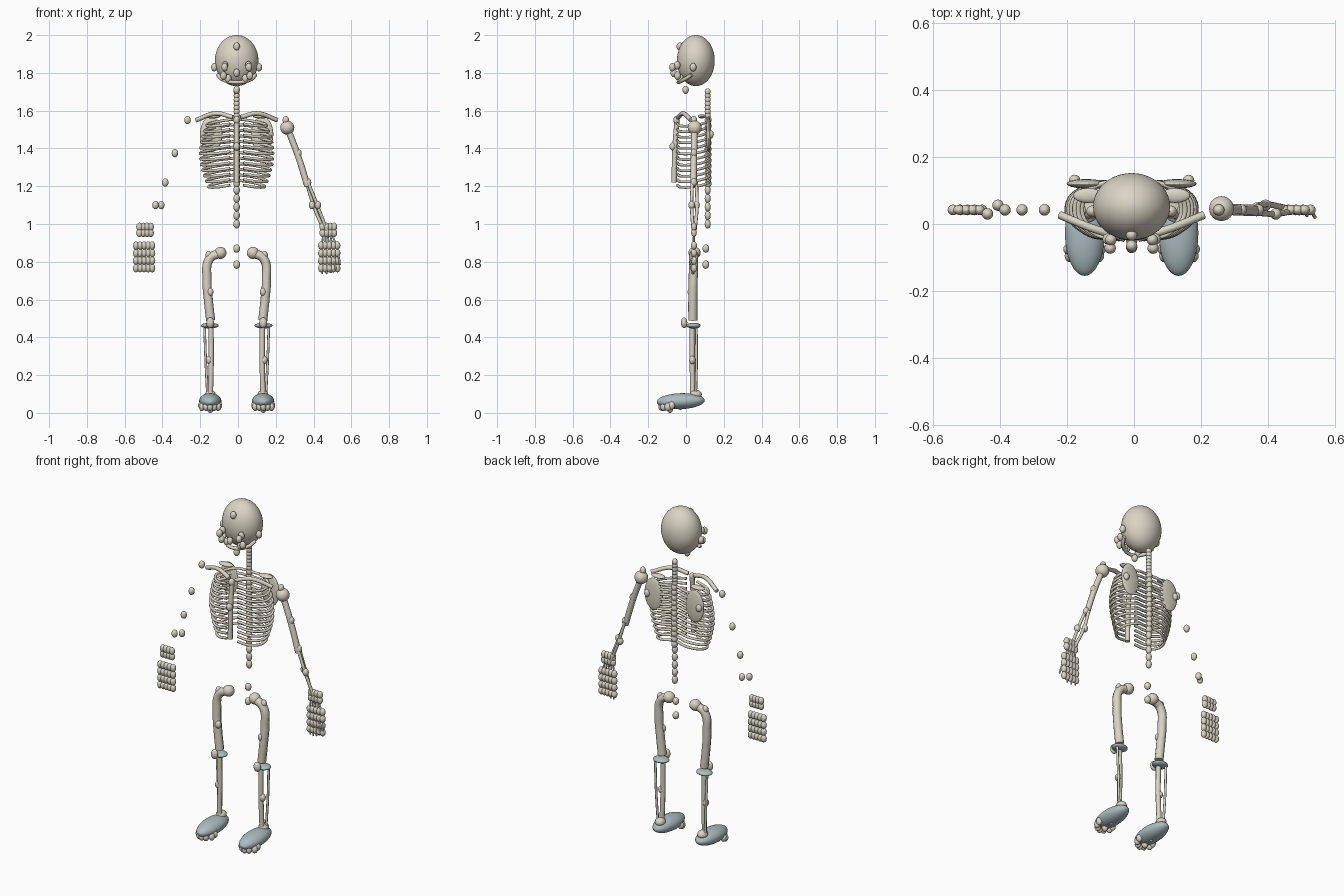
import bpy, bmesh, math
from mathutils import Matrix, Vector

old = bpy.data.objects.get("Cube")
if old:
    bpy.data.objects.remove(old, do_unlink=True)

CX = -0.007                      # body midline
DOT = (0.017, 0.017, 0.022)      # standard small bone bead


def material(name, rgb):
    m = bpy.data.materials.new(name)
    m.use_nodes = True
    m.diffuse_color = (*rgb, 1)
    m.node_tree.nodes["Principled BSDF"].inputs["Base Color"].default_value = (*rgb, 1)
    return m


BONE = material("bone ivory", (0.70, 0.66, 0.55))
CARTILAGE = material("cartilage blue grey", (0.42, 0.51, 0.53))


def add_object(name, data, mat):
    ob = bpy.data.objects.new(name, data)
    bpy.context.collection.objects.link(ob)
    data.materials.clear()
    data.materials.append(mat)
    return ob


def ellipsoids(name, centres, radii=DOT, mat=BONE, seg=16, tilt=0):
    """One object holding an ellipsoid at every centre."""
    bm = bmesh.new()
    for c in centres:
        mtx = (Matrix.Translation((CX + c[0], c[1], c[2])) @ Matrix.Rotation(tilt, 4, 'X')
               @ Matrix.Diagonal((*radii, 1)))
        bmesh.ops.create_uvsphere(bm, u_segments=seg, v_segments=seg * 3 // 4, radius=1, matrix=mtx)
    for f in bm.faces:
        f.smooth = True
    me = bpy.data.meshes.new(name)
    bm.to_mesh(me)
    bm.free()
    return add_object(name, me, mat)


def tubes(name, paths, r, mat=BONE):
    """One object of smooth round bones, one per path."""
    cu = bpy.data.curves.new(name, 'CURVE')
    cu.dimensions = '3D'
    cu.bevel_depth = r
    cu.bevel_resolution = 2
    cu.resolution_u = 8
    cu.use_fill_caps = True
    for path in paths:
        sp = cu.splines.new('BEZIER')
        sp.bezier_points.add(len(path) - 1)
        for bp, p in zip(sp.bezier_points, path):
            bp.co = (CX + p[0], p[1], p[2])
            bp.handle_left_type = bp.handle_right_type = 'AUTO'
    tmp = bpy.data.objects.new(name + " path", cu)
    bpy.context.collection.objects.link(tmp)
    bpy.context.view_layer.update()
    me = bpy.data.meshes.new_from_object(tmp.evaluated_get(bpy.context.evaluated_depsgraph_get()))
    bpy.data.objects.remove(tmp, do_unlink=True)
    me.name = name
    return add_object(name, me, mat)


def both(points):
    return [(s * x, y, z) for s in (-1, 1) for x, y, z in points]


def both_paths(path):
    return [[(s * x, y, z) for x, y, z in path] for s in (-1, 1)]


# Skull and face
ellipsoids("skull", [(0, 0.052, 1.865)], (0.115, 0.1, 0.135), seg=40)
ellipsoids("face_bones", [(0, -0.033, 1.94), (0, -0.065, 1.80), (0, -0.002, 1.71)])
ellipsoids("cheek_bones", both([(0.064, -0.072, 1.83), (0.062, -0.047, 1.84),
                                (0.07, -0.045, 1.785), (0.045, -0.03, 1.77)]))
ellipsoids("ear_bones", both([(0.118, 0.038, 1.83)]))
jaw = [(0.1, 0.03, 1.79), (0.075, -0.01, 1.765), (0, -0.04, 1.75)]
tubes("jaw", [jaw + [(-x, y, z) for x, y, z in jaw[-2::-1]]], 0.01)

# Spine, sacrum and tail bone
ellipsoids("neck_vertebrae", [(0, 0.115, 1.70 - 0.021 * i) for i in range(7)], (0.016, 0.016, 0.018))
ellipsoids("chest_vertebrae", [(0, 0.117, 1.55 - 0.0305 * i) for i in range(12)], (0.018, 0.018, 0.022))
ellipsoids("lower_vertebrae", [(0, 0.115, 1.18 - 0.045 * i) for i in range(5)], (0.017, 0.016, 0.024))
ellipsoids("sacrum_and_tail", [(0, 0.105, 0.87), (0, 0.105, 0.785)], (0.018, 0.018, 0.022))

# Rib cage
ribs = []
for i in range(12):
    z = 1.555 - 0.0295 * i
    w = 0.145 + 0.048 * math.sin(math.pi * min(1, (i + 1.2) / 12.5))
    ribs += both_paths([(0.015, 0.115, z), (w * 0.6, 0.118, z - 0.012), (w, 0.05, z - 0.032),
                        (w * 0.72, -0.025, z - 0.036), (0.035, -0.045, z - 0.025)])
tubes("ribs", ribs, 0.0075)
tubes("breastbone", [[(0, -0.047, 1.55), (0, -0.058, 1.41), (0, -0.063, 1.22)]], 0.014)
ellipsoids("breastbone_beads", [(0, -0.07, 1.41), (0, -0.05, 1.55)])

# Shoulder girdle
tubes("collar_bones", both_paths([(0.02, -0.042, 1.565), (0.11, -0.015, 1.585), (0.215, 0.027, 1.55)]), 0.012)
ellipsoids("shoulder_blades", both([(0.135, 0.12, 1.475)]), (0.059, 0.014, 0.095), seg=28)
ellipsoids("shoulder_blade_beads", both([(0.17, 0.13, 1.475)]))
ellipsoids("shoulder_blade_crests", both([(0.13, 0.085, 1.57)]), (0.045, 0.022, 0.011))

# Arm beads on both sides
arm_y = 0.042
ellipsoids("arm_beads", both([(0.26, arm_y, 1.55), (0.327, arm_y, 1.375), (0.378, arm_y, 1.22),
                              (0.43, 0.03, 1.10), (0.399, 0.056, 1.10)]))
ellipsoids("wrist_beads", both([(0.455 + 0.02 * i, arm_y, z)
                                for z in (0.985, 0.953) for i in range(4)]), (0.017, 0.015, 0.022))
ellipsoids("finger_beads", both([(0.447 + 0.0215 * i, arm_y, 0.886 - 0.04 * j)
                                 for i in range(5) for j in range(4)]), (0.016, 0.016, 0.022))

# Long bones of the left arm
ellipsoids("left_upper_arm_head", [(0.268, 0.046, 1.51)], (0.037, 0.037, 0.037), seg=24)
tubes("left_upper_arm", [[(0.268, 0.045, 1.51), (0.325, 0.042, 1.36), (0.375, 0.04, 1.20)]], 0.017)
tubes("left_forearm", [[(0.37, 0.055, 1.22), (0.41, 0.058, 1.09), (0.465, 0.047, 0.96)],
                       [(0.378, 0.033, 1.22), (0.43, 0.03, 1.09), (0.48, 0.038, 0.96)]], 0.009)
tubes("left_fingers", [[(0.46 + 0.009 * i, 0.042, 0.97), (0.45 + 0.021 * i, 0.038, 0.86),
                        (0.453 + 0.0235 * i, 0.04 - 0.005 * i, 0.735 - 0.018 * math.sin(i * 0.8) + 0.012 * i)]
                       for i in range(5)], 0.005)

# Thighs
ellipsoids("thigh_heads", both([(0.086, 0.045, 0.847)]), (0.032, 0.032, 0.032), seg=24)
tubes("thigh_bones", both_paths([(0.09, 0.042, 0.845), (0.142, 0.04, 0.818), (0.157, 0.038, 0.70),
                                 (0.15, 0.036, 0.60), (0.138, 0.036, 0.49)]), 0.024)
ellipsoids("thigh_beads", both([(0.148, 0.04, 0.835), (0.14, 0.025, 0.64)]))

# Knees
ellipsoids("knee_caps", both([(0.14, -0.01, 0.477)]), (0.021, 0.017, 0.028))
ellipsoids("knee_pads", both([(0.142, 0.04, 0.462)]), (0.047, 0.038, 0.015), CARTILAGE, 24)

# Shins
tubes("shin_bones", both_paths([(0.136, 0.033, 0.46), (0.135, 0.033, 0.28), (0.139, 0.036, 0.10)]), 0.014)
tubes("outer_shin_bones", both_paths([(0.17, 0.055, 0.45), (0.164, 0.056, 0.28), (0.155, 0.052, 0.10)]), 0.007)
ellipsoids("shin_beads", both([(0.146, 0.033, 0.28)]))

# Feet
ellipsoids("ankles", both([(0.139, 0.052, 0.098)]), (0.028, 0.032, 0.024))
ellipsoids("feet", both([(0.14, -0.028, 0.062)]), (0.059, 0.127, 0.042), CARTILAGE, 32, math.radians(2))
ellipsoids("toe_beads", both([(0.098 + 0.0215 * i, -0.095 - 0.032 * math.sin(math.pi * i / 4), 0.032)
                              for i in range(5)]), (0.016, 0.019, 0.022))
ellipsoids("mid_foot_beads", both([(0.14, -0.085, 0.022), (0.187, -0.075, 0.04),
                                   (0.094, -0.075, 0.04), (0.14, -0.03, 0.038)]))
